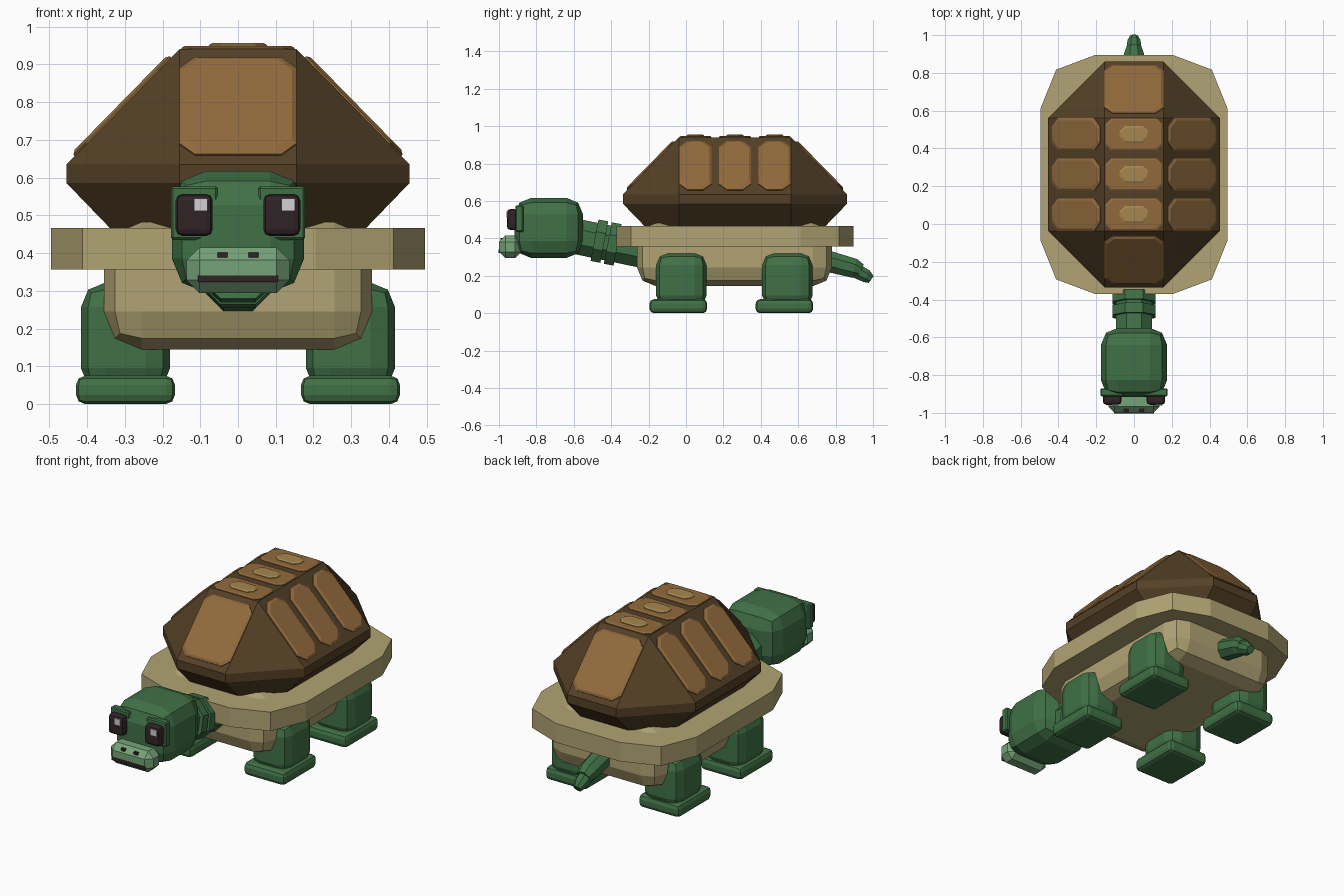
import bpy, bmesh, math
from mathutils import Vector, Matrix

cube = bpy.data.objects.get("Cube")
if cube:
    bpy.data.objects.remove(cube, do_unlink=True)


def material(name, *rgb):
    """Flat material from 0-255 display values, stored as linear."""
    lin = [((c / 255 + 0.055) / 1.055) ** 2.4 for c in rgb] + [1]
    m = bpy.data.materials.new(name)
    m.use_nodes = True
    m.diffuse_color = lin
    m.node_tree.nodes["Principled BSDF"].inputs["Base Color"].default_value = lin
    return m


SHELL = material("dark_brown_shell", 84, 64, 38)
SCUTE = material("brown_scute", 145, 106, 60)
KNOB = material("pale_brown_scute", 166, 134, 78)
TAN = material("tan_underside", 177, 164, 115)
GREEN = material("green_skin", 64, 113, 70)
MUZZLE = material("light_green_muzzle", 118, 163, 120)
DARK = material("near_black", 48, 36, 38)
WHITE = material("eye_white", 212, 207, 212)


def finish(name, bm, mat):
    bmesh.ops.recalc_face_normals(bm, faces=bm.faces)
    me = bpy.data.meshes.new(name)
    bm.to_mesh(me)
    bm.free()
    me.materials.append(mat)
    ob = bpy.data.objects.new(name, me)
    bpy.context.collection.objects.link(ob)
    return ob


def block(name, mat, lo, hi, bevel=0, segments=2):
    """Box between two corners with rounded edges."""
    lo, hi = Vector(lo), Vector(hi)
    bm = bmesh.new()
    bmesh.ops.create_cube(bm, size=1)
    for v in bm.verts:
        v.co = (lo + hi) / 2 + v.co * (hi - lo)
    if bevel:
        bmesh.ops.bevel(bm, geom=bm.edges[:], offset=bevel, segments=segments,
                        profile=0.5, affect='EDGES')
    return finish(name, bm, mat)


def loft(name, mat, rings):
    """Skin equal-length rings of points and cap both ends."""
    bm = bmesh.new()
    loops = [[bm.verts.new(p) for p in ring] for ring in rings]
    n = len(loops[0])
    for a, b in zip(loops, loops[1:]):
        for i in range(n):
            j = (i + 1) % n
            bm.faces.new((a[i], a[j], b[j], b[i]))
    bm.faces.new(loops[0])
    bm.faces.new(loops[-1])
    bmesh.ops.remove_doubles(bm, verts=bm.verts, dist=0.0001)
    return finish(name, bm, mat)


def octagon(hx, hy, cx, cy):
    """Rectangle outline with cut corners."""
    return [(hx, -hy + cy), (hx, hy - cy), (hx - cx, hy), (-hx + cx, hy),
            (-hx, hy - cy), (-hx, -hy + cy), (-hx + cx, -hy), (hx - cx, -hy)]


def plate(name, mat, centre, u, v, hu, hv, cut, height):
    """Raised plate with sloped border, lying in the plane of u and v."""
    u, v, c = Vector(u).normalized(), Vector(v).normalized(), Vector(centre)
    n = u.cross(v)

    def ring(shrink, h):
        return [c + u * a + v * b + n * h
                for a, b in octagon(hu - shrink, hv - shrink, cut, cut)]
    return loft(name, mat, [ring(0, -0.01), ring(0, height * 0.4), ring(height, height)])


def tube(name, mat, points, radii, squash=1):
    """Eight-sided tube along a path in the x = 0 plane."""
    pts = [Vector((0, y, z)) for y, z in points]
    side = Vector((1, 0, 0))
    rings = []
    for i, p in enumerate(pts):
        t = (pts[min(i + 1, len(pts) - 1)] - pts[max(i - 1, 0)]).normalized()
        up = side.cross(t)
        rings.append([p + (side * math.cos(a) * squash + up * math.sin(a)) * radii[i]
                      for a in [(k + 0.5) * math.pi / 4 for k in range(8)]])
    return loft(name, mat, rings)


# Shell dome: cut-corner outline that narrows to a rectangular top
MID = 0.262
TOP_X, TOP_Y, TOP_Z = 0.155, 0.3, 0.94
RUN, EDGE_Z = 0.299, 0.635


def shell_ring(grow, z):
    return [(x, y + MID, z) for x, y in octagon(TOP_X + grow, TOP_Y + grow, grow, grow)]


loft("shell", SHELL, [shell_ring(0.165, 0.445), shell_ring(0.185, 0.467),
                      shell_ring(RUN, 0.585), shell_ring(RUN, EDGE_Z),
                      shell_ring(0, TOP_Z)])

# Shell plates: a top row, a row down each side, one at each end
half_run, slope_z = RUN / 2, (TOP_Z + EDGE_Z) / 2
drop = TOP_Z - EDGE_Z
for i, y in enumerate((MID - 0.212, MID, MID + 0.212)):
    plate(f"top_scute_{i}", SCUTE, (0, y, TOP_Z), (1, 0, 0), (0, 1, 0),
          0.15, 0.085, 0.03, 0.008)
    plate(f"top_knob_{i}", KNOB, (0, y, TOP_Z + 0.008), (1, 0, 0), (0, 1, 0),
          0.077, 0.046, 0.028, 0.008)
    for s, label in ((1, "left"), (-1, "right")):
        plate(f"{label}_scute_{i}", SCUTE, (s * (TOP_X + half_run), y, slope_z),
              (0, s, 0), (-s * RUN, 0, drop), 0.086, 0.183, 0.045, 0.012)
for s, label in ((1, "back"), (-1, "front")):
    plate(f"{label}_scute", SCUTE, (0, MID + s * (TOP_Y + half_run), slope_z),
          (-s, 0, 0), (0, -s * RUN, drop), 0.155, 0.18, 0.04, 0.012)

# Rim: wide flat collar with twelve sides
quarter = [(0.495, 0.35), (0.412, 0.555), (0.205, 0.633)]
outline = (quarter + [(-x, y) for x, y in reversed(quarter)]
           + [(-x, -y) for x, y in quarter]
           + [(x, -y) for x, y in reversed(quarter)])
loft("rim", TAN, [[(x, y + MID, z) for x, y in outline] for z in (0.357, 0.467)])

# Belly
block("belly", TAN, (-0.355, -0.262, 0.145), (0.355, 0.78, 0.482), 0.1)

# Legs and feet
for s, side in ((1, "left"), (-1, "right")):
    for y, end in ((-0.025, "front"), (0.542, "back")):
        block(f"{end}_{side}_leg", GREEN, (s * 0.298 - 0.118, y - 0.135, 0.03),
              (s * 0.298 + 0.118, y + 0.135, 0.322), 0.065)
        block(f"{end}_{side}_foot", GREEN, (s * 0.298 - 0.131, y - 0.17, 0),
              (s * 0.298 + 0.131, y + 0.138, 0.075), 0.024)

# Neck with two raised folds
tube("neck", GREEN, [(-0.2, 0.33), (-0.6, 0.413)], [0.102, 0.102])
for i, y in enumerate((-0.392, -0.463)):
    z = 0.33 + (-0.2 - y) * 0.21
    tube(f"neck_fold_{i}", GREEN, [(y + 0.026, z - 0.005), (y - 0.026, z + 0.005)],
         [0.122, 0.122])

# Head and muzzle
block("head", GREEN, (-0.175, -0.917, 0.295), (0.175, -0.55, 0.617), 0.09)
block("muzzle", MUZZLE, (-0.136, -1, 0.294), (0.136, -0.88, 0.415), 0.034, 1)
block("mouth", DARK, (-0.106, -1.002, 0.323), (0.106, -0.994, 0.341))
for s, side in ((1, "left"), (-1, "right")):
    x = s * 0.116
    block(f"{side}_eye_socket", GREEN, (x - 0.062, -0.912, 0.435),
          (x + 0.062, -0.87, 0.577), 0.006, 1)
    block(f"{side}_eye", DARK, (x - 0.049, -0.957, 0.445),
          (x + 0.049, -0.9, 0.557), 0.018)
    glint = x + 0.017
    block(f"{side}_eye_glint", WHITE, (glint - 0.018, -0.961, 0.511),
          (glint + 0.018, -0.953, 0.545))
    block(f"{side}_nostril", DARK, (s * 0.041 - 0.013, -0.993, 0.378),
          (s * 0.041 + 0.013, -0.96, 0.402))

# Tail: thick base and tapered tip
tube("tail_base", GREEN, [(0.74, 0.283), (0.9, 0.24), (0.935, 0.225)],
     [0.062, 0.056, 0.042])
tube("tail_tip", GREEN, [(0.88, 0.242), (0.965, 0.198), (0.99, 0.18)],
     [0.045, 0.038, 0.024])
